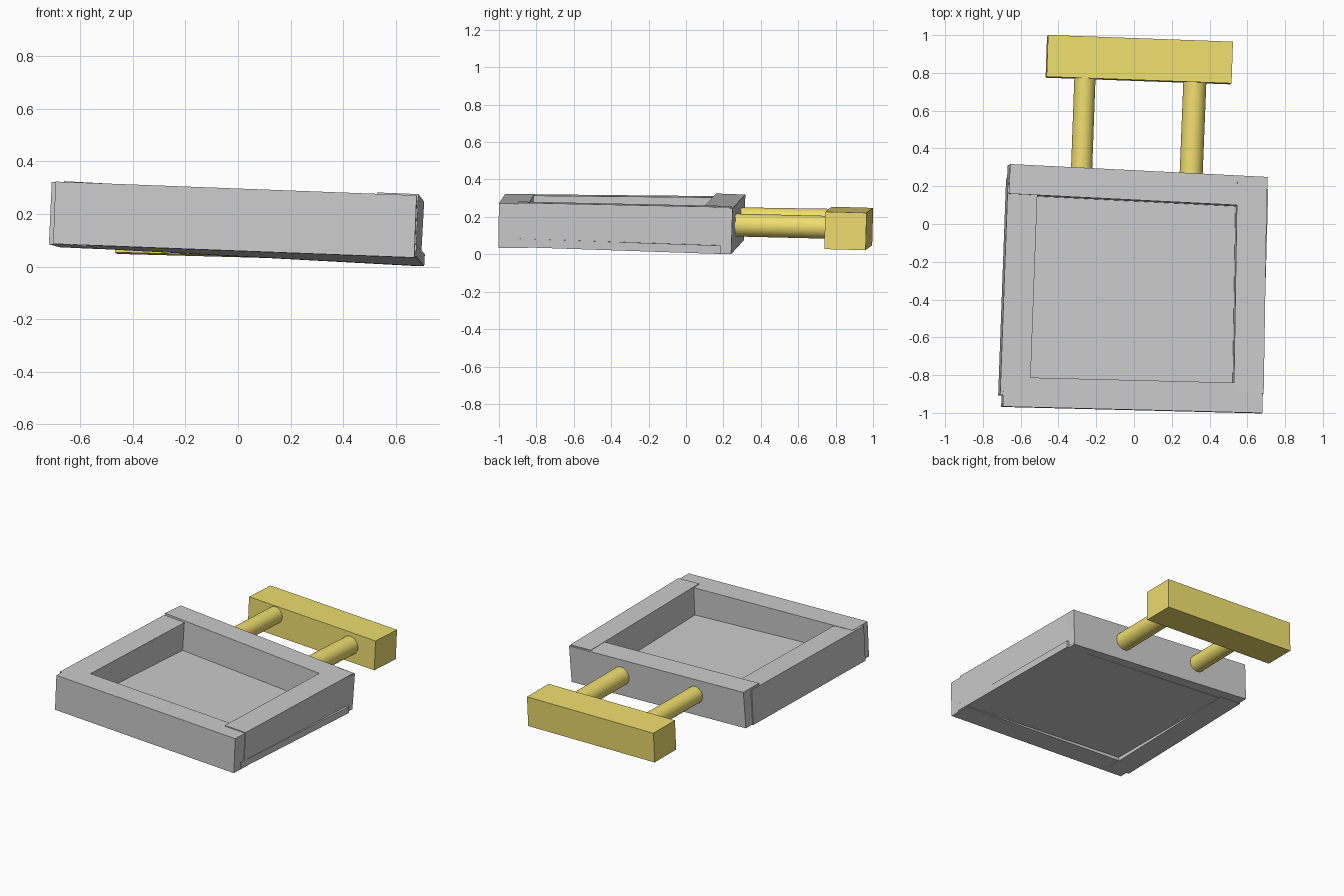
import bpy
from mathutils import Vector

if "Cube" in bpy.data.objects:
    bpy.data.objects.remove(bpy.data.objects["Cube"])

yellow = bpy.data.materials.new("yellow_paint")
yellow.diffuse_color = (0.87, 0.73, 0.16, 1)
yellow.use_nodes = True
yellow.node_tree.nodes["Principled BSDF"].inputs["Base Color"].default_value = yellow.diffuse_color


def box(name, center, size, rot, mat=None):
    bpy.ops.mesh.primitive_cube_add(size=1, location=center, rotation=rot)
    ob = bpy.context.object
    ob.name = name
    ob.scale = size
    bpy.ops.object.transform_apply(location=False, rotation=False, scale=True)
    if mat:
        ob.data.materials.append(mat)
    return ob


def rod(name, a, b, radius, mat):
    a, b = Vector(a), Vector(b)
    bpy.ops.mesh.primitive_cylinder_add(
        vertices=32, radius=radius, depth=(b - a).length, location=(a + b) / 2,
        rotation=(b - a).to_track_quat('Z', 'Y').to_euler())
    ob = bpy.context.object
    ob.name = name
    ob.data.materials.append(mat)
    bpy.ops.object.shade_smooth_by_angle()
    return ob


# Tray walls, each slightly askew
box("front_wall", (-0.010, -0.906, 0.178), (1.375, 0.157, 0.237), (-0.010, 0.038, -0.025))
box("back_wall", (0.016, 0.201, 0.163), (1.367, 0.157, 0.245), (-0.035, 0.054, -0.050))
box("left_wall", (-0.614, -0.335, 0.194), (0.158, 1.15, 0.237), (-0.010, 0.045, -0.037))
box("right_wall", (0.612, -0.33, 0.148), (0.158, 1.14, 0.238), (-0.021, 0.040, -0.017))

# Tray floor, just breaking through the side walls
box("floor", (0.001, -0.355, 0.080), (1.388, 1.12, 0.045), (-0.034, 0.053, -0.030))

# Handle: two rods and a grip bar
rod("left_rod", (-0.280, 0.22, 0.196), (-0.257, 0.85, 0.186), 0.056, yellow)
rod("right_rod", (0.300, 0.20, 0.158), (0.326, 0.85, 0.142), 0.061, yellow)
box("grip_bar", (0.028, 0.870, 0.138), (0.980, 0.221, 0.200), (-0.028, 0.027, -0.036), yellow)
